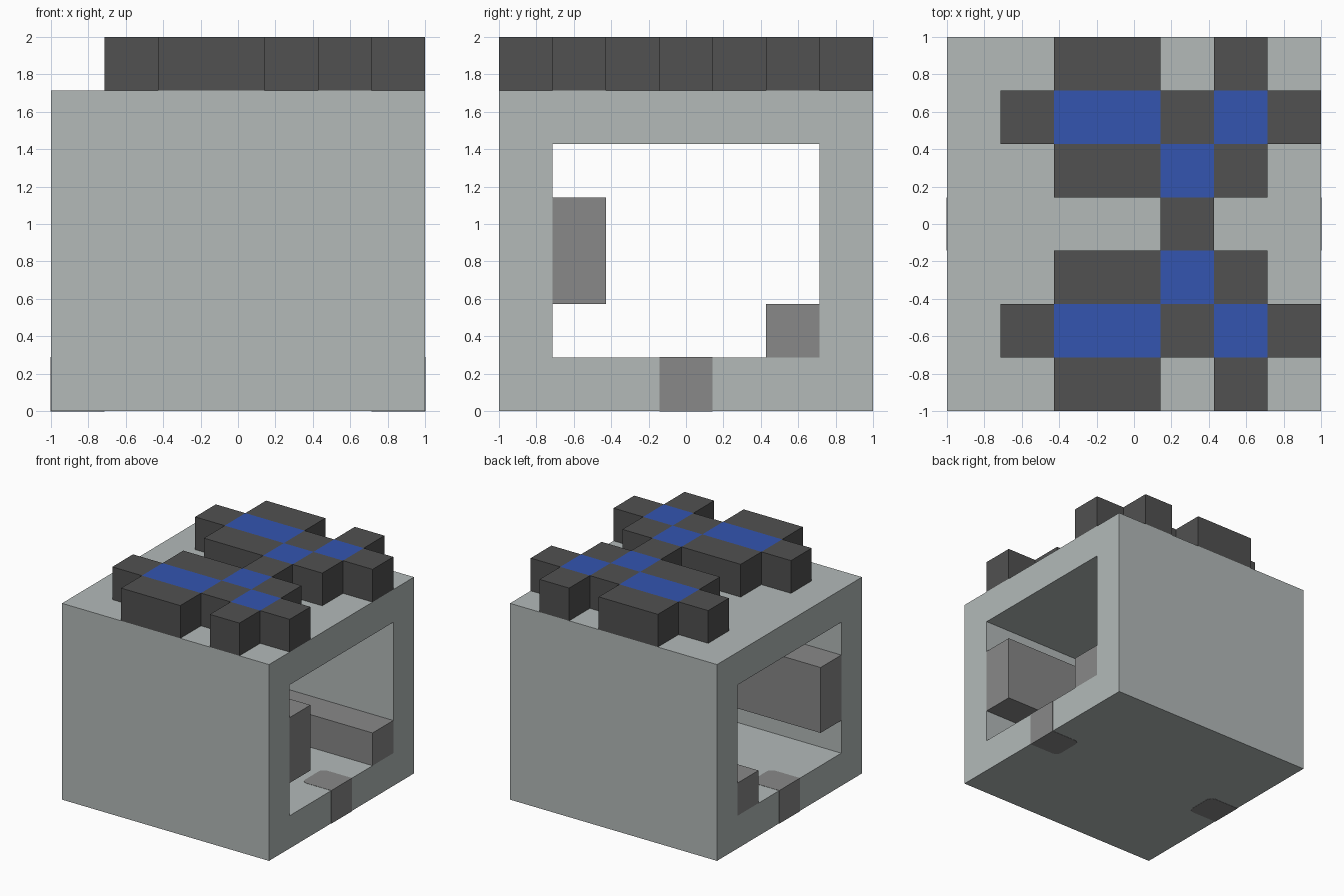
import bpy
import bmesh
from mathutils import Matrix, Vector

if "Cube" in bpy.data.objects:
    bpy.data.objects.remove(bpy.data.objects["Cube"], do_unlink=True)

U = 2 / 7  # one block


def material(name, rgb):
    mat = bpy.data.materials.new(name)
    mat.use_nodes = True
    colour = (*rgb, 1)
    mat.diffuse_color = colour
    mat.node_tree.nodes["Principled BSDF"].inputs["Base Color"].default_value = colour
    return mat


PALE = material("pale_grey", (0.451, 0.491, 0.485))
MID = material("mid_grey", (0.246, 0.246, 0.246))
DARK = material("dark_grey", (0.082, 0.082, 0.082))
BLUE = material("blue", (0.033, 0.091, 0.434))


def finish(name, bm, mats):
    bmesh.ops.recalc_face_normals(bm, faces=bm.faces)
    mesh = bpy.data.meshes.new(name)
    bm.to_mesh(mesh)
    bm.free()
    for mat in mats:
        mesh.materials.append(mat)
    obj = bpy.data.objects.new(name, mesh)
    bpy.context.collection.objects.link(obj)
    return obj


def extrude(bm, offset):
    new = bmesh.ops.extrude_face_region(bm, geom=bm.faces[:])["geom"]
    verts = [g for g in new if isinstance(g, bmesh.types.BMVert)]
    bmesh.ops.translate(bm, verts=verts, vec=offset)


def box(lo, hi):
    """Box mesh between two corners given in world units."""
    lo, hi = Vector(lo), Vector(hi)
    bm = bmesh.new()
    bmesh.ops.create_cube(bm, size=1, matrix=Matrix.Translation((lo + hi) / 2)
                          @ Matrix.Diagonal((*(hi - lo), 1)))
    return bm


# Hollow body: square ring pushed along x
def ring(y, z0, z1):
    return [(-y, z0), (y, z0), (y, z1), (-y, z1)]


bm = bmesh.new()
outer, inner = [[bm.verts.new((-1, y, z)) for y, z in loop]
                for loop in (ring(1, 0, 6 * U), ring(2.5 * U, U, 5 * U))]
for i in range(4):
    j = (i + 1) % 4
    bm.faces.new((outer[i], outer[j], inner[j], inner[i]))
extrude(bm, (2, 0, 0))
finish("body", bm, [PALE])

# Bars running through the tunnel
finish("wall_bar", box((-1, -2.5 * U, 2 * U), (1, -1.5 * U, 4 * U)), [MID])
finish("floor_bar", box((-1, 1.5 * U, U), (1, 2.5 * U, 2 * U)), [MID])

# Grey sill blocks in the floor, rounded at their inner corners
E = 0.002
for name, side in (("left_sill", 1), ("right_sill", -1)):
    xs = sorted((side * (1 + E), side * (1 - U)))
    bm = box((xs[0], -U / 2, -E), (xs[1], U / 2, U + E))
    edges = [e for e in bm.edges
             if all(abs(v.co.x) < 0.9 for v in e.verts)
             and abs(e.verts[0].co.y - e.verts[1].co.y) < E]
    bmesh.ops.bevel(bm, geom=edges, offset=0.05, segments=4, profile=0.5,
                    affect='EDGES')
    finish(name, bm, [MID])

# Roof blocks: rows from back to front, d = dark, b = blue
half = ["..dd.d.", ".dbbdbd", "..ddbd."]
rows = half + ["....d.."] + half[::-1]
bm = bmesh.new()
for r, row in enumerate(rows):
    for c, cell in enumerate(row):
        if cell != ".":
            x, y = c * U - 1, 1 - r * U
            face = bm.faces.new([bm.verts.new((x + a * U, y - b * U, 6 * U))
                                 for a, b in ((0, 1), (1, 1), (1, 0), (0, 0))])
            face.material_index = int(cell == "b")
bmesh.ops.remove_doubles(bm, verts=bm.verts, dist=0.001)
extrude(bm, (0, 0, U))
# Walls are always dark
bm.normal_update()
for face in bm.faces:
    if abs(face.normal.z) < 0.5:
        face.material_index = 0
finish("roof_blocks", bm, [DARK, BLUE])
